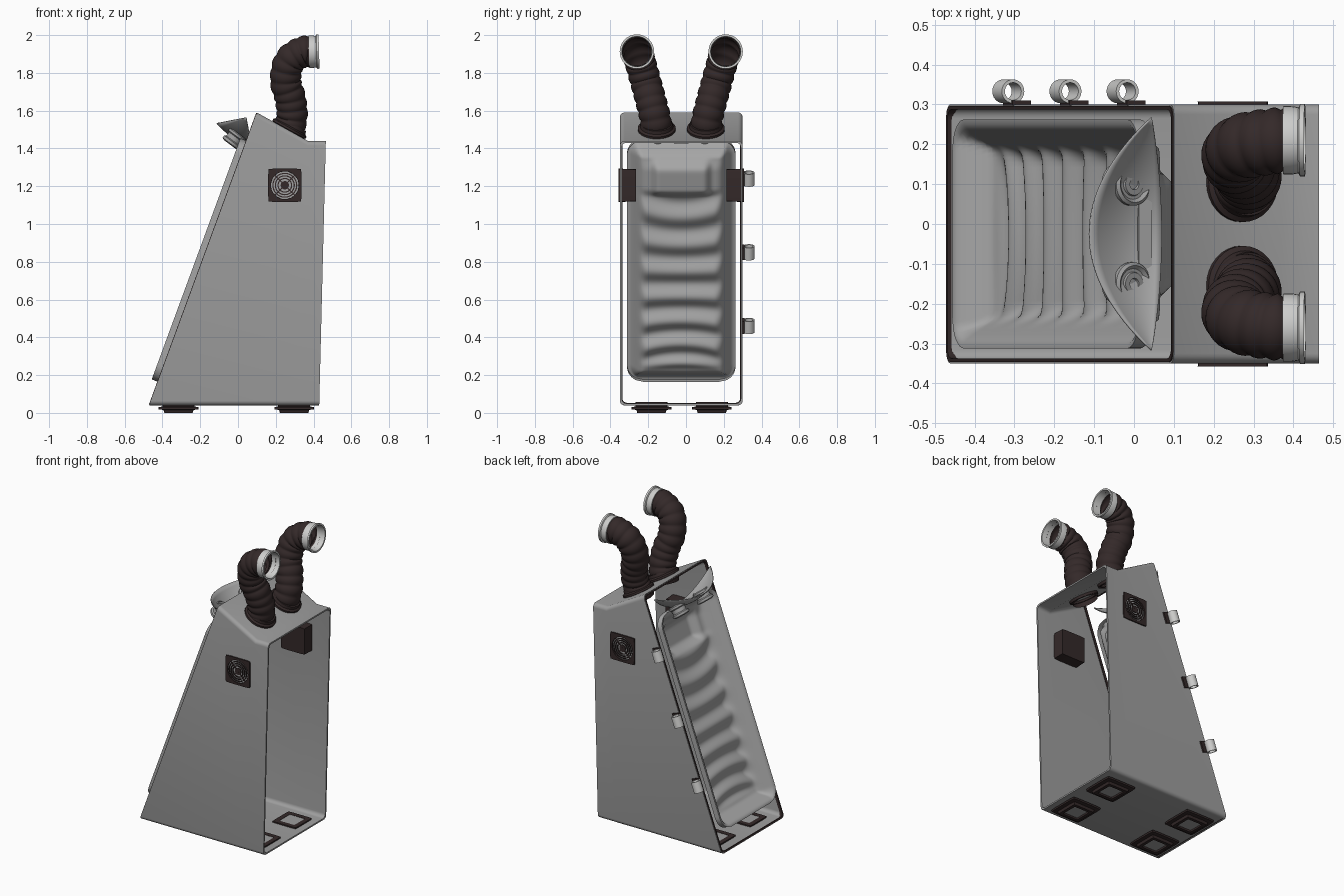
import bpy, bmesh, math
from mathutils import Vector, Matrix

if "Cube" in bpy.data.objects:
    bpy.data.objects.remove(bpy.data.objects["Cube"])

def mat(name, c):
    m = bpy.data.materials.new(name)
    m.diffuse_color = (*c, 1)
    m.use_nodes = True
    m.node_tree.nodes["Principled BSDF"].inputs["Base Color"].default_value = m.diffuse_color
    return m

SHELL = mat("cabinet grey", (0.34, 0.34, 0.34))
LINER = mat("liner grey", (0.38, 0.38, 0.38))
BROWN = mat("dark brown", (0.034, 0.022, 0.022))
METAL = mat("light metal", (0.62, 0.62, 0.61))
MID = -0.025                                   # mirror plane in y
S = Vector((0.57, 0, 1.55)).normalized()       # up the slanted opening
N = Vector((S.z, 0, -S.x))                     # into the cabinet
BOTTOM, TOP = Vector((-0.47, 0, 0.04)), Vector((0.10, 0, 1.59))

def finish(name, bm, m, angle=35):
    bmesh.ops.recalc_face_normals(bm, faces=bm.faces)
    me = bpy.data.meshes.new(name)
    bm.to_mesh(me)
    bm.free()
    me.materials.append(m)
    me.polygons.foreach_set("use_smooth", [True] * len(me.polygons))
    me.set_sharp_from_angle(angle=math.radians(angle))
    ob = bpy.data.objects.new(name, me)
    bpy.context.collection.objects.link(ob)
    return ob

def loft(name, loops, m, closed=True, angle=35):
    bm = bmesh.new()
    vs = [[bm.verts.new(p) for p in l] for l in loops]
    n = len(vs[0])
    for a, b in zip(vs, vs[1:]):
        for i in range(n if closed else n - 1):
            j = (i + 1) % n
            bm.faces.new((a[i], a[j], b[j], b[i]))
    bmesh.ops.remove_doubles(bm, verts=bm.verts, dist=1e-5)
    return finish(name, bm, m, angle)

def turn(name, profile, centre, axis, m, seg=32):
    """Profile of (radius, height[, square]) around an axis; square rings have clipped corners."""
    q = Vector(axis).to_track_quat('Z', 'Y')
    loops = []
    for p in profile:
        loop = []
        for i in range(seg):
            t = 2 * math.pi * i / seg
            c, s = math.cos(t), math.sin(t)
            r = p[0] * (min(1 / max(abs(c), abs(s)), 1.38) if len(p) > 2 else 1)
            loop.append(Vector(centre) + q @ Vector((r * c, r * s, p[1])))
        loops.append(loop)
    return loft(name, loops, m)

# ---- cabinet shell: a four-sided tube open at the slanted and the upright end
def section(lo, hi, inset=0.0):
    W, r, pts = 0.325 - inset, 0.025, []
    lo, hi = Vector(lo), Vector(hi)
    d = (hi - lo).normalized()
    lo, hi = lo + d * inset, hi - d * inset
    for sy, top, a0 in ((1, 0, -90), (1, 1, 0), (-1, 1, 90), (-1, 0, 180)):
        for k in range(6):
            a = math.radians(a0 + 18 * k)
            base = hi - d * r if top else lo + d * r
            p = base + d * (r * math.sin(a))
            p.y = MID + sy * (W - r) + r * math.cos(a)
            pts.append(p)
    return pts
ends = ((BOTTOM, TOP), ((0.3, 0, 0.04), (0.37, 0, 1.44)), ((0.43, 0, 0.04), (0.465, 0, 1.44)))
outer = [section(a, b) for a, b in ends]
inner = [section(a, b, 0.01) for a, b in ends]
loft("cabinet_shell", outer + inner[::-1] + outer[:1], SHELL, angle=30)

# dark gasket just inside the slanted opening
g = [section(BOTTOM + o, TOP + o, k) for o, k in
     ((N * -0.003, 0.004), (N * 0.015, 0.004), (N * 0.015, 0.013), (N * -0.003, 0.013))]
loft("opening_gasket", g + g[:1], BROWN)

# ---- contoured liner: rounded tray with a ribbed bed
def smooth(t):
    t = max(0, min(1, t))
    return t * t * (3 - 2 * t)

L, W, R = 1.36, 0.287, 0.085
P0 = BOTTOM + S * 0.133 - N * 0.035
NU, NV = 150, 48
rows = []
for i in range(NU + 1):
    t = i / NU
    u = L * (t + 0.0) if 0.06 < t < 0.94 else L * t
    e = min(u, L - u)
    hw = W if e > R else W - R + math.sqrt(max(0, R * R - (R - e) ** 2))
    row = []
    for j in range(NV + 1):
        y = hw * (2 * j / NV - 1)
        edge = min(hw - abs(y), e)
        d = 0.085 * smooth((edge - 0.008) / 0.075)
        # ribs curve up at the shoulders and down at the feet
        bend = 1.7 * (u / L - 0.42)
        rib = math.cos(2 * math.pi * (u - bend * y * y * 1.6) / (0.115 + 0.03 * u / L))
        win = smooth((0.235 - abs(y)) / 0.06) * smooth((e - 0.07) / 0.08)
        head = smooth((u - 1.06) / 0.06)
        d += win * (0.014 * rib * (1 - head) + 0.016)
        d += 0.04 * head * smooth((0.17 - abs(y)) / 0.05) * smooth((1.29 - u) / 0.06)
        row.append(P0 + S * u + N * d + Vector((0, MID + y, 0)))
    rows.append(row)
liner = loft("contoured_liner", rows, LINER, closed=False, angle=60)
bm = bmesh.new()
bm.from_mesh(liner.data)
rim = bmesh.ops.extrude_edge_only(bm, edges=[x for x in bm.edges if x.is_boundary])
bmesh.ops.translate(bm, vec=N * 0.035, verts=[v for v in rim["geom"] if isinstance(v, bmesh.types.BMVert)])
bm.to_mesh(liner.data)
bm.free()
liner.data.set_sharp_from_angle(angle=math.radians(60))

# ---- bowl-shaped visor above the liner
rows = []
for i in range(33):
    v = i / 16 - 1
    k = 1 - v * v
    tip = Vector((0.045, MID + 0.29 * v, 1.565))
    a = tip + Vector((-0.155, 0, -0.03)) * k
    b = tip + Vector((-0.055, 0, -0.14)) * k
    c = tip + Vector((0.025, 0, -0.135)) * k
    rows.append([a * (1 - s) ** 2 + b * 2 * s * (1 - s) + c * s * s for s in [n / 10 for n in range(11)]])
visor = loft("visor", rows, LINER, closed=False, angle=60)
sol = visor.modifiers.new("thickness", 'SOLIDIFY')
sol.thickness = 0.005

# ---- corrugated hoses, their collars, the lamps and the fans, mirrored across the middle
PATH = [(0.25, .125, 1.46), (0.285, .138, 1.56), (0.278, .163, 1.66), (0.252, .19, 1.76),
        (0.272, .218, 1.86), (0.34, .232, 1.91), (0.40, .235, 1.912)]

def spline(pts, n):
    P = [2 * pts[0] - pts[1]] + pts + [2 * pts[-1] - pts[-2]]
    out = []
    for i in range(n + 1):
        f = i / n * (len(pts) - 1)
        k = min(int(f), len(pts) - 2)
        t = f - k
        a, b, c, d = P[k:k + 4]
        out.append(0.5 * (2 * b + (c - a) * t + (2 * a - 5 * b + 4 * c - d) * t * t
                          + (3 * b - a - 3 * c + d) * t ** 3))
    return out

def hose(name, side):
    c = spline([Vector((x, MID + side * y, z)) for x, y, z in PATH], 96)
    loops = []
    for i, p in enumerate(c):
        t = (c[min(i + 1, 96)] - c[max(i - 1, 0)]).normalized()
        s = Vector((0, 1, 0))
        s = (s - t * s.dot(t)).normalized()
        w = t.cross(s)
        r = 0.077 + 0.007 * abs(math.sin(math.pi * i / 8))
        loops.append([p + (s * math.cos(a) + w * math.sin(a)) * r
                      for a in [2 * math.pi * k / 32 for k in range(32)]])
    loft(name, loops, BROWN, angle=60)

UP = (0.486, 0, 0.874)     # normal of the sloping top
for side, tag in ((1, "back"), (-1, "front")):
    hose(tag + "_hose", side)
    turn(tag + "_hose_collar", [(0.07, -0.025), (0.09, -0.025), (0.09, 0), (0.1, 0.002), (0.1, 0.014),
         (0.088, 0.022), (0.084, 0.04), (0.07, 0.04)], (0.268, MID + side * 0.13, 1.497), UP, BROWN)
    turn(tag + "_hose_mouth", [(0.076, -0.02), (0.086, -0.02), (0.086, 0.0), (0.083, 0.018), (0.091, 0.022),
         (0.091, 0.034), (0.08, 0.034), (0.076, -0.02)], (0.395, MID + side * 0.235, 1.912), (1, 0, 0.03), METAL)
    # lamp passing through the visor
    turn(tag + "_lamp", [(0, 0), (0.04, 0), (0.054, 0.006), (0.054, 0.02), (0.044, 0.026), (0.044, 0.05),
         (0.054, 0.056), (0.054, 0.068), (0.046, 0.074), (0.038, 0.066), (0.03, 0.066), (0.028, 0.072),
         (0.014, 0.072), (0.012, 0.066), (0, 0.066)],
         (-0.042, MID + side * 0.125, 1.42), (0.6, 0, 0.8), SHELL)
    # fan housing, blades and guard
    out = Vector((0, side, 0))
    fc = Vector((0.248, MID + side * 0.325, 1.205))
    turn(tag + "_fan_housing", [(0, -0.085), (0.086, -0.085, 1), (0.088, 0.008, 1), (0.074, 0.008),
         (0.072, -0.03), (0, -0.03)], fc, out, BROWN)
    bm = bmesh.new()
    for k in range(7):
        M = Matrix.Rotation(2 * math.pi * k / 7, 4, 'Y')
        q = [(0.02, -0.022, -0.01), (0.066, -0.024, -0.016), (0.064, -0.01, 0.022), (0.022, -0.01, 0.008)]
        bm.faces.new([bm.verts.new(fc + M @ Vector((x, side * y, z))) for x, y, z in q])
    finish(tag + "_fan_blades", bm, METAL)
    turn(tag + "_fan_hub", [(0, 0.006), (0.022, 0.006), (0.022, -0.03)], fc, out, BROWN)
    for n, r in enumerate((0.036, 0.05, 0.063)):
        turn(f"{tag}_fan_guard_ring_{n}", [(r - .003, 0.002), (r + .003, 0.002), (r + .003, 0.007),
             (r - .003, 0.007), (r - .003, 0.002)], fc, out, BROWN)
    bm = bmesh.new()
    for k in range(2):
        bmesh.ops.create_cube(bm, size=1, matrix=Matrix.Translation(fc + out * 0.004)
            @ Matrix.Rotation(math.pi / 4 + math.pi / 2 * k, 4, 'Y') @ Matrix.Diagonal((0.15, 0.005, 0.006, 1)))
    finish(tag + "_fan_guard_bars", bm, BROWN)

# ---- hinges on the back edge of the slanted opening
for n, z in enumerate((1.24, 0.85, 0.46)):
    p = BOTTOM + S * ((z - 0.04) / S.z)
    p.y = 0.333
    turn(f"hinge_barrel_{n}", [(0.022, -0.035), (0.03, -0.035), (0.03, 0.035), (0.022, 0.035),
         (0.022, -0.035)], p, S, METAL, 24)
    bm = bmesh.new()
    rot = Matrix((N, (0, 1, 0), S)).transposed().to_4x4()
    bmesh.ops.create_cube(bm, size=1, matrix=Matrix.Translation((p.x + 0.022, 0.304, p.z)) @ rot
                          @ Matrix.Diagonal((0.05, 0.012, 0.07, 1)))
    finish(f"hinge_leaf_{n}", bm, BROWN)

# ---- square ring feet, clamped through the floor
for x in (-0.315, 0.297):
    for y in (MID - 0.158, MID + 0.162):
        name = f"{'slant' if x < 0 else 'upright'}_{'front' if y < 0 else 'back'}_foot"
        turn(name, [(0.055, 0.0, 1), (0.075, 0.0, 1), (0.08, 0.016, 1), (0.105, 0.018, 1), (0.105, 0.03, 1),
             (0.085, 0.034, 1), (0.085, 0.058, 1), (0.055, 0.058, 1), (0.055, 0.0, 1)], (x, y, 0), (0, 0, 1), BROWN)
        turn(name + "_pad", [(0, 0.012), (0.056, 0.012, 1), (0.056, 0.056, 1), (0, 0.056)], (x, y, 0), (0, 0, 1), SHELL)
